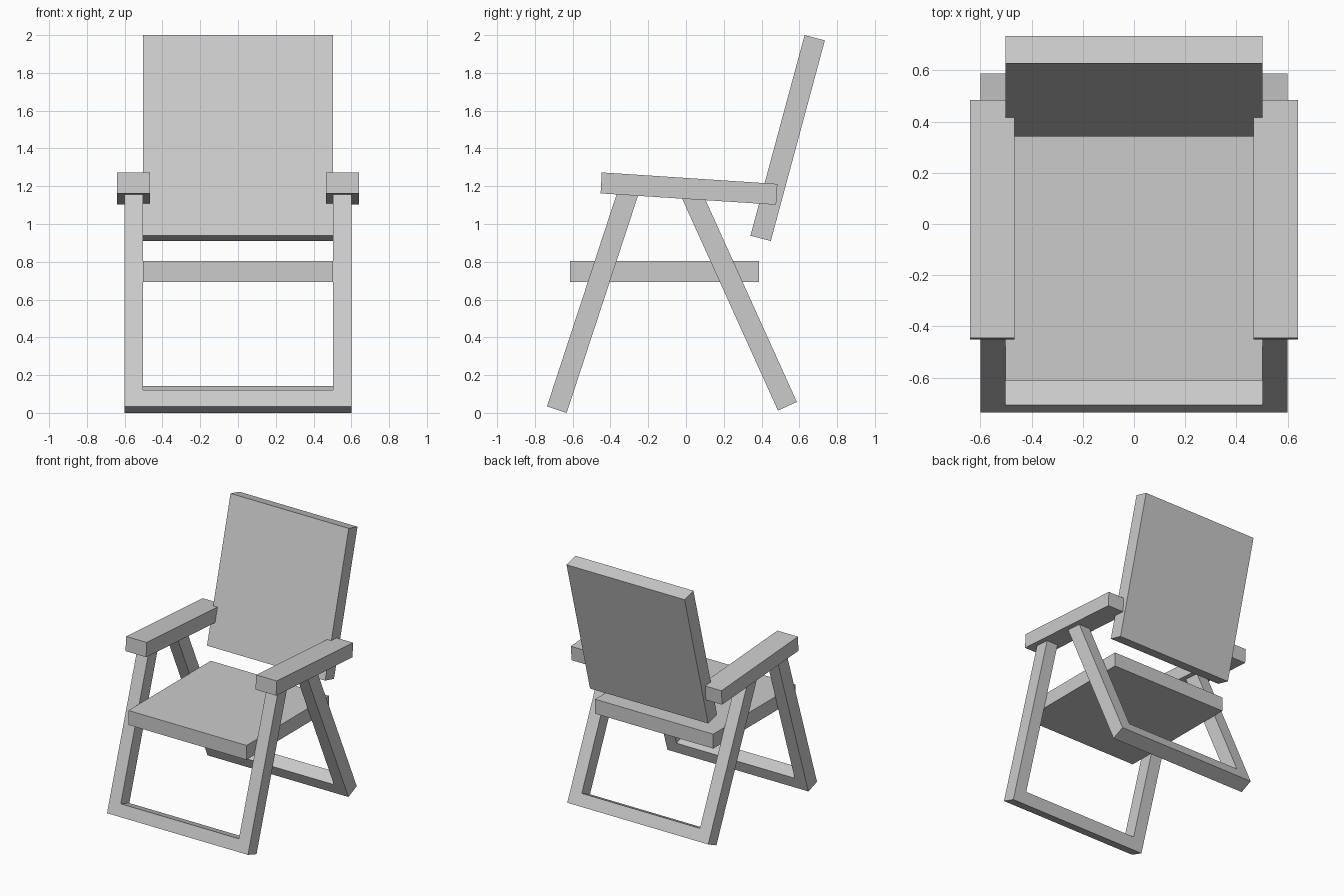
import bpy, bmesh
from math import atan2
from mathutils import Matrix

if "Cube" in bpy.data.objects:
    bpy.data.objects.remove(bpy.data.objects["Cube"])


def extrude_profile(name, points, depth_vec, matrix=Matrix()):
    """Closed flat profile swept along a vector into a solid."""
    bm = bmesh.new()
    face = bm.faces.new([bm.verts.new(p) for p in points])
    moved = bmesh.ops.extrude_face_region(bm, geom=[face])["geom"]
    bmesh.ops.translate(bm, vec=depth_vec,
                        verts=[v for v in moved if isinstance(v, bmesh.types.BMVert)])
    bm.faces.ensure_lookup_table()
    bmesh.ops.recalc_face_normals(bm, faces=bm.faces)
    bm.transform(matrix)
    mesh = bpy.data.meshes.new(name)
    bm.to_mesh(mesh)
    # bmesh keeps the starting face as the first cap
    bm.free()
    obj = bpy.data.objects.new(name, mesh)
    bpy.context.collection.objects.link(obj)
    return obj


def side_slab(name, yz, x0, x1):
    """Slab given by its side-view outline and x range."""
    return extrude_profile(name, [(x0, y, z) for y, z in yz], (x1 - x0, 0, 0))


def leg_frame(name, y, z, lean_y, lean_z, length):
    """U-shaped frame: two legs joined by a floor bar, leaned about x."""
    o, i, bar, t = 0.6, 0.503, 0.092, 0.11
    xz = [(-o, 0), (o, 0), (o, length), (i, length),
          (i, bar), (-i, bar), (-i, length), (-o, length)]
    m = Matrix.Translation((0, y, z)) @ Matrix.Rotation(atan2(-lean_y, lean_z), 4, 'X')
    return extrude_profile(name, [(a, -t / 2, b) for a, b in xz], (0, t, 0), m)


# Seat and reclined backrest
side_slab("seat", [(-0.614, 0.693), (0.387, 0.693), (0.387, 0.804), (-0.614, 0.804)],
          -0.503, 0.503)
side_slab("backrest", [(0.341, 0.938), (0.449, 0.91), (0.735, 1.972), (0.628, 2.0)],
          -0.503, 0.503)

# Leg frames
leg_frame("front_leg_frame", -0.684, 0.017, 0.312, 0.95, 1.22)
leg_frame("rear_leg_frame", 0.537, 0.035, -0.412, 0.911, 1.23)

# Sloping armrests, mirrored across x
arm = side_slab("armrests", [(-0.452, 1.162), (0.477, 1.102), (0.484, 1.212), (-0.446, 1.273)],
                0.466, 0.641)
arm.modifiers.new("Mirror", 'MIRROR')
